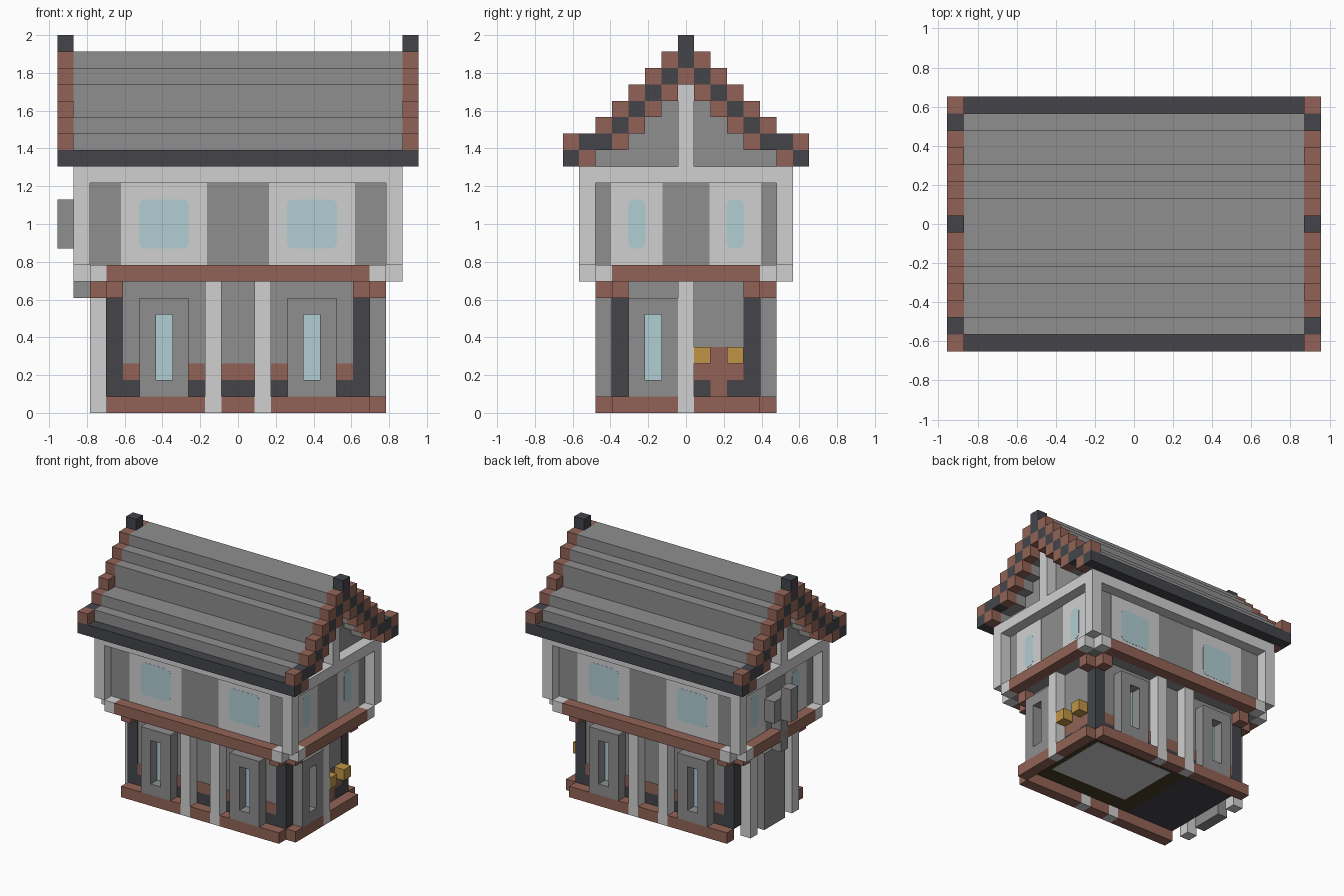
import bpy
import bmesh
from mathutils import Vector

if "Cube" in bpy.data.objects:
    bpy.data.objects.remove(bpy.data.objects["Cube"], do_unlink=True)

U = 2 / 23            # one block
NX, NY = 22, 15       # blocks across x and y
T = 0.03              # paint plate thickness in blocks


def material(name, color):
    m = bpy.data.materials.new(name)
    m.use_nodes = True
    rgba = (*color, 1)
    m.diffuse_color = rgba
    bsdf = m.node_tree.nodes["Principled BSDF"]
    bsdf.inputs["Base Color"].default_value = rgba
    bsdf.inputs["Roughness"].default_value = 0.9
    return m


GREY = material("stone grey", (0.272, 0.272, 0.275))
PALE = material("pale plaster", (0.63, 0.63, 0.63))
BRICK = material("brick red", (0.285, 0.124, 0.092))
DARK = material("dark slate", (0.058, 0.06, 0.068))
GLASS = material("pale blue glass", (0.44, 0.61, 0.65))
GOLD = material("gold", (0.53, 0.3, 0.062))
BROWN = material("dark floor wood", (0.065, 0.048, 0.018))


def flip_x(b):
    return (NX - b[1], NX - b[0], *b[2:])


def flip_y(b):
    return (*b[:2], NY - b[3], NY - b[2], *b[4:])


def both_x(boxes):
    return boxes + [flip_x(b) for b in boxes]


def both_y(boxes):
    return boxes + [flip_y(b) for b in boxes]


def four(boxes):
    return both_y(both_x(boxes))


def build(name, mat, boxes, round_axis=None, radius=0.4):
    """One mesh from boxes (x0, x1, y0, y1, z0, z1) given in blocks."""
    bm = bmesh.new()
    for x0, x1, y0, y1, z0, z1 in boxes:
        verts = bmesh.ops.create_cube(bm, size=1)["verts"]
        for v in verts:
            v.co = Vector((((x0 + x1) / 2 + v.co.x * (x1 - x0) - NX / 2) * U,
                           ((y0 + y1) / 2 + v.co.y * (y1 - y0) - NY / 2) * U,
                           ((z0 + z1) / 2 + v.co.z * (z1 - z0)) * U))
    if round_axis is not None:
        edges = [e for e in bm.edges
                 if abs((e.verts[0].co - e.verts[1].co).normalized()[round_axis]) > 0.9]
        bmesh.ops.bevel(bm, geom=edges, offset=radius * U, segments=3,
                        profile=0.5, affect='EDGES')
    mesh = bpy.data.meshes.new(name)
    bm.to_mesh(mesh)
    bm.free()
    mesh.materials.append(mat)
    obj = bpy.data.objects.new(name, mesh)
    bpy.context.collection.objects.link(obj)
    return obj


# Ground floor body and painted wall bands
build("lower_walls", GREY, [(3, 19, 3, 12, 1, 8)])
build("corner_posts", DARK, four([(3 - T, 4, 3 - T, 4, 1, 7)]))
build("wall_dark_band", DARK, both_y([(4, 18, 3 - T, 3, 1, 2)])
      + [(19, 19 + T, 8, 9, 1, 2), (19, 19 + T, 10, 11, 1, 2)])
build("wall_brick_band", BRICK, both_y([(4, 18, 3 - T, 3, 2, 3)])
      + [(19, 19 + T, 8, 11, 2, 3), (19, 19 + T, 9, 10, 1, 2),
         (19, 19 + T, 9, 10, 3, 4)])

# Base course, corner brackets and white columns
build("base_course", BRICK, both_y([(3, 9, 2, 3, 0, 1), (10, 12, 2, 3, 0, 1),
                                    (13, 19, 2, 3, 0, 1)])
      + [(19, 20, 3, 7, 0, 1), (19, 20, 8, 12, 0, 1)])
build("corner_brackets", BRICK, four([(3, 4, 2, 3, 7, 8), (2, 3, 3, 4, 7, 8)]))
build("columns", PALE, four([(9, 10, 2, 3, 0, 8)]) + both_y([(2, 3, 4, 5, 0, 8)])
      + [(19, 20, 7, 8, 0, 8)])
build("side_entrance", GREY, [(2, 3, 6, 9, 0, 7)])

# Underside of the floor
build("floor_wood", BROWN, [(8, 19, 3, 12, 1 - T, 1)])
build("floor_plaster", PALE, [(9.5, 17.5, 4.5, 10.5, 1 - 2 * T, 1 - T)])
build("floor_slate", DARK, [(3, 8, 3, 12, 1 - T, 1)])

# Doors: framed slot one block deep, glazed at the wall
build("door_frames", GREY, four([(5, 6, 2, 3, 1, 7), (7, 8, 2, 3, 1, 7),
                                 (6, 7, 2, 3, 1, 2), (6, 7, 2, 3, 6, 7)]))
build("door_glass", GLASS, four([(6, 7, 3 - 2 * T, 3, 2, 6)]))
build("side_door_frame", GREY, [(19, 20, 4, 5, 1, 7), (19, 20, 6, 7, 1, 7),
                                (19, 20, 5, 6, 1, 2), (19, 20, 5, 6, 6, 7)])
build("side_door_glass", GLASS, [(19, 19 + 2 * T, 5, 6, 2, 6)])
build("gold_boxes", GOLD, [(19, 20, 8, 9, 3, 4), (19, 20, 10, 11, 3, 4)])

# Upper floor: recessed body, pale frame, brick beams
build("upper_walls", GREY, [(2, 20, 2, 13, 8, 15)])
build("upper_frame", PALE, four([(1, 2, 1, 2, 9, 14)])
      + both_y([(1, 21, 1, 2, 14, 15)]) + both_x([(1, 2, 2, 13, 14, 15)]))
build("beams", BRICK, both_y([(3, 19, 1, 2, 8, 9)]) + both_x([(1, 2, 3, 12, 8, 9)]))
build("beam_ends", PALE, four([(2, 3, 1, 2, 8, 9), (1, 2, 2, 3, 8, 9)]))

# Painted plaster panels and rounded windows
cx, cy = 6.5, 4.5
build("front_panels", PALE, four([(cx - 2.62, cx + 2.62, 2 - T, 2, 9, 14)]))
build("side_panels", PALE, four([(2 - T, 2, cy - 1.58, cy + 1.58, 9, 14)]))
build("front_windows", GLASS,
      four([(cx - 1.52, cx + 1.52, 2 - 1.5 * T, 2, 10, 13)]), 1)
build("side_windows", GLASS,
      four([(2 - 1.5 * T, 2, cy - 0.52, cy + 0.52, 10, 13)]), 0)

# Wall ornament on the -x side
build("wall_ornament", GREY, [(0, 1, 7, 8, 10, 13), (1, 2, 7, 8, 7, 12),
                              (1, 2, 6, 9, 10, 12)])

# Stepped roof, with one double-width tread, and gable infill
roof = [(1, 21, 1, 2, 15, 17), (1, 21, 2, 4, 16, 18), (1, 21, 4, 5, 17, 20),
        (1, 21, 5, 6, 18, 21), (1, 21, 6, 7, 19, 22)]
gable = [(2, 20, j, j + 1, 15, j + 14) for j in range(2, 7)]
build("roof_steps", GREY, both_y(roof) + [(1, 21, 7, 8, 20, 22)])
build("gable_walls", GREY, both_y(gable) + [(2, 20, 7, 8, 15, 20)])
build("king_posts", PALE, both_x([(1, 2, 7, 8, 15, 20)]))
build("eaves", DARK, both_y([(0, 22, 0, 1, 15, 16)]))

# Checkered verge blocks on both gable ends
brick, dark = [(0, 1, 0, 1, 16, 17), (0, 1, 1, 2, 15, 16)], [(0, 1, 1, 2, 16, 17)]
for j in range(2, 7):
    brick.append((0, 1, j, j + 1, j + 15, j + 16))
    dark.append((0, 1, j, j + 1, j + 14, j + 15))
    if j > 2:
        brick.append((0, 1, j, j + 1, j + 13, j + 14))
build("verge_brick", BRICK, four(brick) + both_x([(0, 1, 7, 8, 20, 21)]))
build("verge_slate", DARK, four(dark))
build("finials", DARK, both_x([(0, 1, 7, 8, 21, 23)]))
